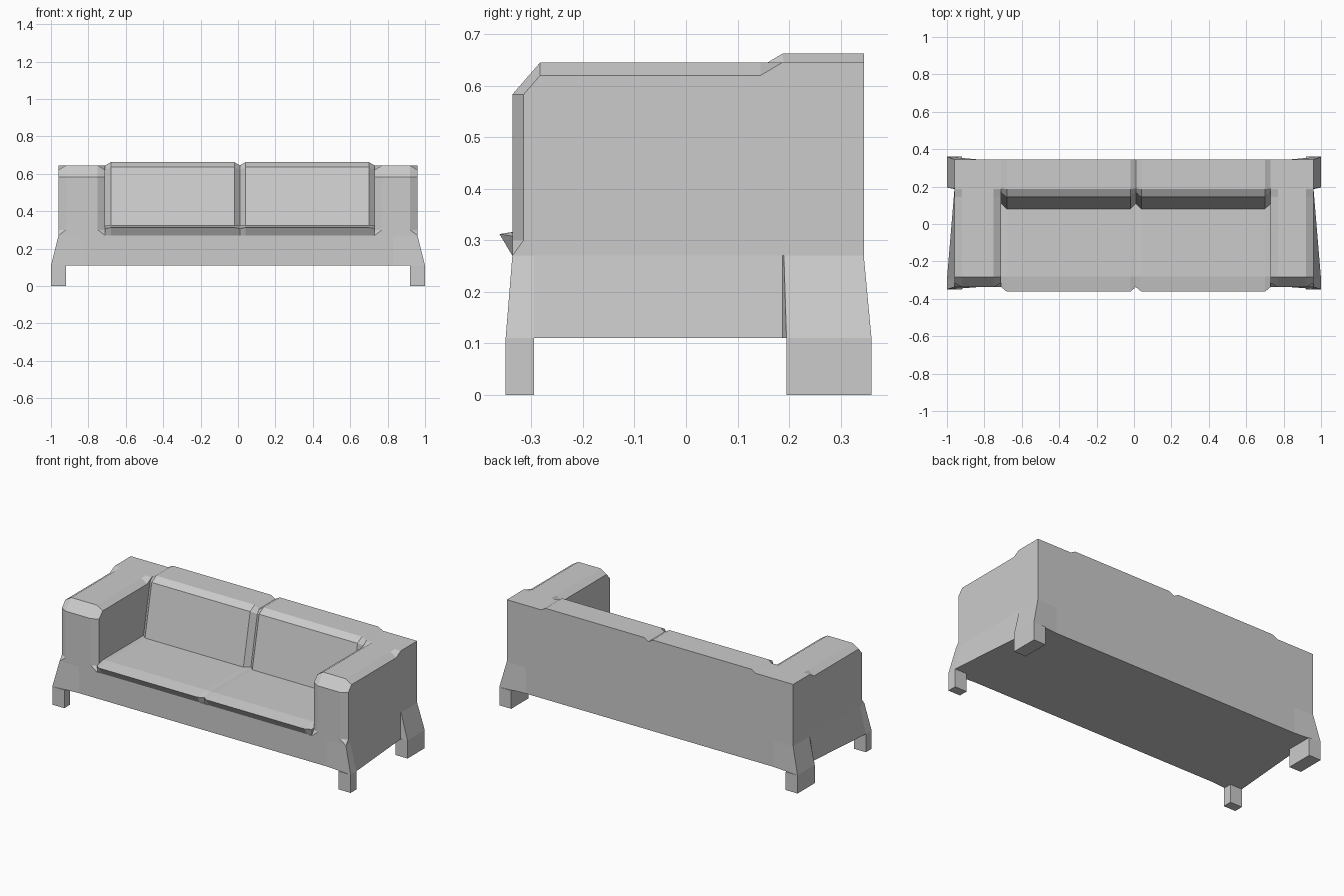
import bpy, bmesh

if "Cube" in bpy.data.objects:
    bpy.data.objects.remove(bpy.data.objects["Cube"])

FRONT, BACK = -0.337, 0.345      # front and rear planes of the frame
SEAT_Z, BASE_Z = 0.27, 0.11      # top and bottom of the base


def loft(name, rings):
    """Skin a list of equal-length point rings and cap both ends."""
    bm = bmesh.new()
    loops = [[bm.verts.new(p) for p in ring] for ring in rings]
    n = len(loops[0])
    for a, b in zip(loops, loops[1:]):
        for i in range(n):
            j = (i + 1) % n
            bm.faces.new((a[i], a[j], b[j], b[i]))
    bm.faces.new(loops[0])
    bm.faces.new(loops[-1])
    bmesh.ops.remove_doubles(bm, verts=bm.verts, dist=1e-5)
    bmesh.ops.recalc_face_normals(bm, faces=bm.faces)
    mesh = bpy.data.meshes.new(name)
    bm.to_mesh(mesh)
    bm.free()
    obj = bpy.data.objects.new(name, mesh)
    bpy.context.collection.objects.link(obj)
    return obj


def box(name, x0, x1, y0, y1, z0, z1):
    rect = [(x0, y0), (x1, y0), (x1, y1), (x0, y1)]
    return loft(name, [[(x, y, z) for x, y in rect] for z in (z0, z1)])


def arm(name, s, inner):
    """Armrest with chamfered front corners and top edges."""
    outer, c = 0.96, 0.04

    def ring(dx, y_side, y_front, z_side, z_front, z_back):
        # dx: inset of the side walls; sides use y_side, front uses y_front
        o, i = outer - dx, inner + dx
        fo, fi = outer - c, inner + c
        if y_side == y_front and dx == 0 and z_side == SEAT_Z:
            fo, fi = outer, inner          # square foot of the arm
        pts = [(o, 0.187, z_back), (o, 0.145, z_side), (o, y_side, z_side),
               (fo, y_front, z_front), (fi, y_front, z_front),
               (i, y_side, z_side), (i, 0.145, z_side), (i, 0.187, z_back)]
        return [(s * x, y, z) for x, y, z in pts]

    loft(name, [
        ring(0, FRONT, FRONT, SEAT_Z, SEAT_Z, SEAT_Z),
        ring(0, -0.315, FRONT, 0.30, 0.30, 0.30),
        ring(0, -0.315, FRONT, 0.583, 0.583, 0.583),
        ring(0, -0.283, -0.283, 0.62, 0.645, 0.645),
        ring(c, -0.283, -0.283, 0.645, 0.645, 0.645),
    ])


def cushion(name, x0, x1, end, full, c=0.03):
    """Side profile swept along x, shrinking to a smaller profile at each end."""
    stations = [(x0, end), (x0 + c, full), (x1 - c, full), (x1, end)]
    loft(name, [[(x, y, z) for y, z in prof] for x, prof in stations])


# Base: straight on top, flaring outward into the feet at the bottom
low = [(0.83, FRONT), (1.0, -0.35), (1.0, -0.295), (0.96, 0.187),
       (1.0, 0.195), (1.0, 0.36), (0.83, BACK)]
high = [(0.83, FRONT), (0.96, FRONT), (0.96, -0.295), (0.96, 0.187),
        (0.96, 0.19), (0.96, BACK), (0.83, BACK)]
rings = []
for pts, z in ((low, BASE_Z), (high, SEAT_Z)):
    rings.append([(x, y, z) for x, y in pts] +
                 [(-x, y, z) for x, y in reversed(pts)])
loft("base", rings)

# Legs
for side, s in (("left", -1), ("right", 1)):
    xa, xb = sorted((s * 0.92, s * 1.0))
    box(f"{side}_front_leg", xa, xb, -0.35, -0.295, 0, BASE_Z)
    box(f"{side}_back_leg", xa, xb, 0.195, 0.36, 0, BASE_Z)

# Back panel and armrests
box("back_panel", -0.96, 0.96, 0.187, BACK, SEAT_Z, 0.645)
arm("left_arm", -1, 0.71)
arm("right_arm", 1, 0.73)

# Seat and back cushions
seat_end = [(0.187, 0.27), (-0.33, 0.27), (-0.337, 0.308), (-0.28, 0.322), (0.187, 0.322)]
seat_full = [(0.187, 0.27), (-0.337, 0.27), (-0.362, 0.312), (-0.28, 0.325), (0.187, 0.325)]
back_end = [(BACK, 0.30), (0.105, 0.30), (0.17, 0.62), (0.19, 0.645), (BACK, 0.645)]
back_full = [(BACK, 0.30), (0.075, 0.30), (0.145, 0.637), (0.187, 0.662), (BACK, 0.662)]
for side, x0, x1 in (("left", -0.71, 0.01), ("right", 0.01, 0.73)):
    cushion(f"{side}_seat_cushion", x0, x1, seat_end, seat_full)
    cushion(f"{side}_back_cushion", x0, x1, back_end, back_full)
